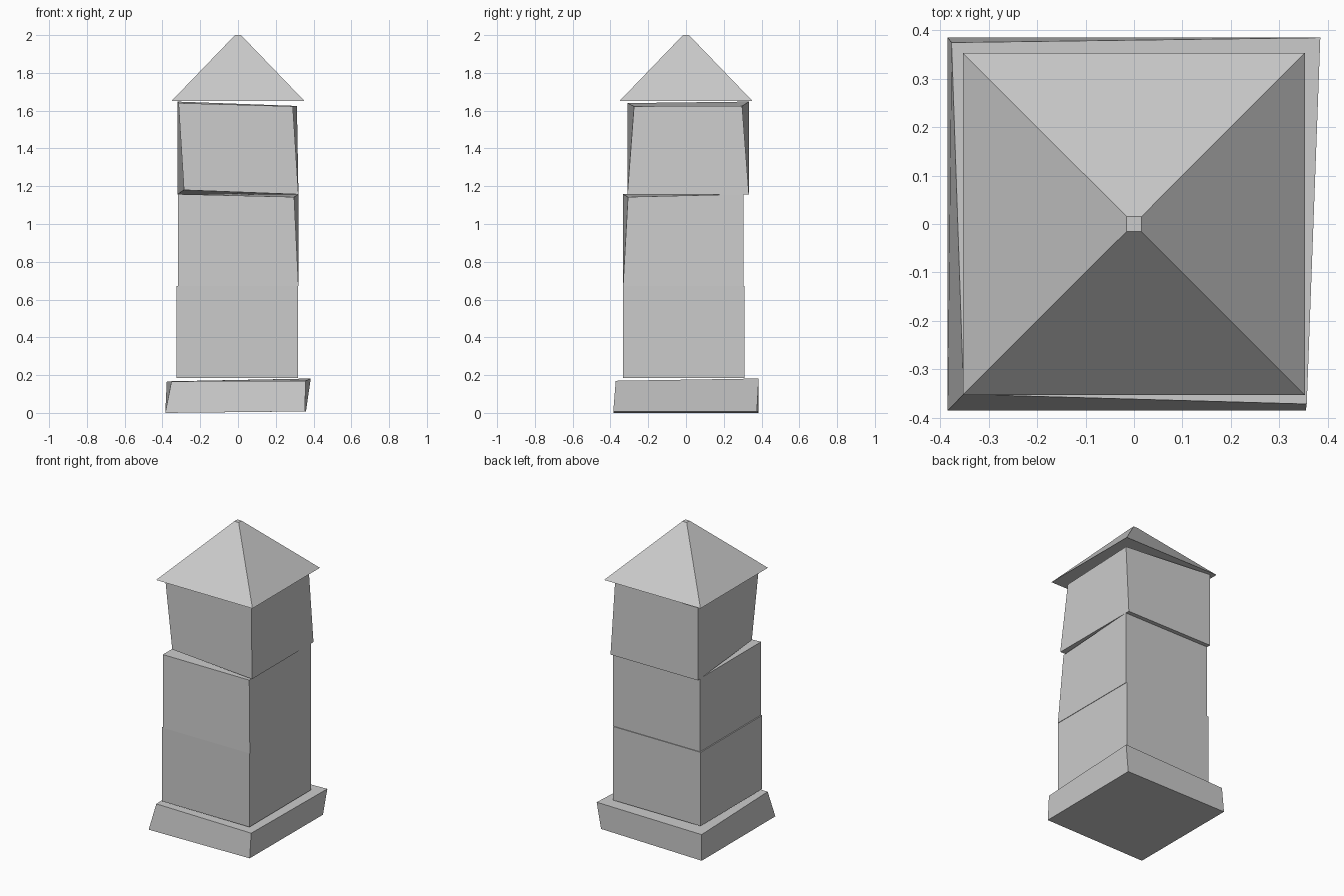
import bpy
import bmesh

cube = bpy.data.objects.get("Cube")
if cube:
    bpy.data.objects.remove(cube, do_unlink=True)


def make_material(name, colour):
    material = bpy.data.materials.new(name)
    material.use_nodes = True
    material.diffuse_color = colour
    material.node_tree.nodes["Principled BSDF"].inputs["Base Color"].default_value = colour
    return material


stone = make_material("pale grey stone", (0.6, 0.6, 0.6, 1))


def corner_name(co):
    """Describe a unit cube corner, for example 'top front left'."""
    return " ".join((
        "top" if co.z > 0 else "bottom",
        "back" if co.y > 0 else "front",
        "left" if co.x > 0 else "right",
    ))


def make_block(name, low, high, moved=None, top_scale=1):
    """Box from corner low to corner high, with some corners pushed out of true."""
    moved = moved or {}
    bm = bmesh.new()
    bmesh.ops.create_cube(bm, size=1)
    for vert in bm.verts:
        corner = corner_name(vert.co)
        if vert.co.z > 0:
            vert.co.x *= top_scale
            vert.co.y *= top_scale
        for axis in range(3):
            middle = (low[axis] + high[axis]) / 2
            vert.co[axis] = middle + vert.co[axis] * (high[axis] - low[axis])
            vert.co[axis] += moved.get(corner, (0, 0, 0))[axis]
    bmesh.ops.recalc_face_normals(bm, faces=bm.faces)
    mesh = bpy.data.meshes.new(name)
    bm.to_mesh(mesh)
    bm.free()
    mesh.materials.append(stone)
    obj = bpy.data.objects.new(name, mesh)
    bpy.context.scene.collection.objects.link(obj)
    return obj


# Skewed plinth, leaning out at its back left top corner
make_block("plinth", (-.385, -.385, 0), (.355, .385, .17), {
    "bottom front left": (0, 0, .008),
    "bottom back left": (.005, -.01, .008),
    "top front right": (.033, .033, -.003),
    "top front left": (.002, .013, 0),
    "top back right": (.008, -.01, -.003),
    "top back left": (.03, 0, .012),
})

# Lower block, square and true
make_block("lower_block", (-.325, -.333, .185), (.317, .31, .673))

# Middle block, pinched at the front left
make_block("middle_block", (-.317, -.333, .673), (.32, .305, 1.158), {
    "top front left": (-.023, .026, -.015),
})

# Upper block, twisted
make_block("upper_block", (-.32, -.31, 1.157), (.32, .333, 1.64), {
    "bottom front right": (.034, .03, .023),
    "top front right": (.005, 0, 0),
    "top front left": (-.03, .035, -.017),
    "top back left": (-.008, -.036, -.015),
    "top back right": (0, 0, .008),
})

# Pyramid roof with a tiny flat tip
make_block("roof", (-.353, -.353, 1.65), (.353, .353, 2), top_scale=.045)
